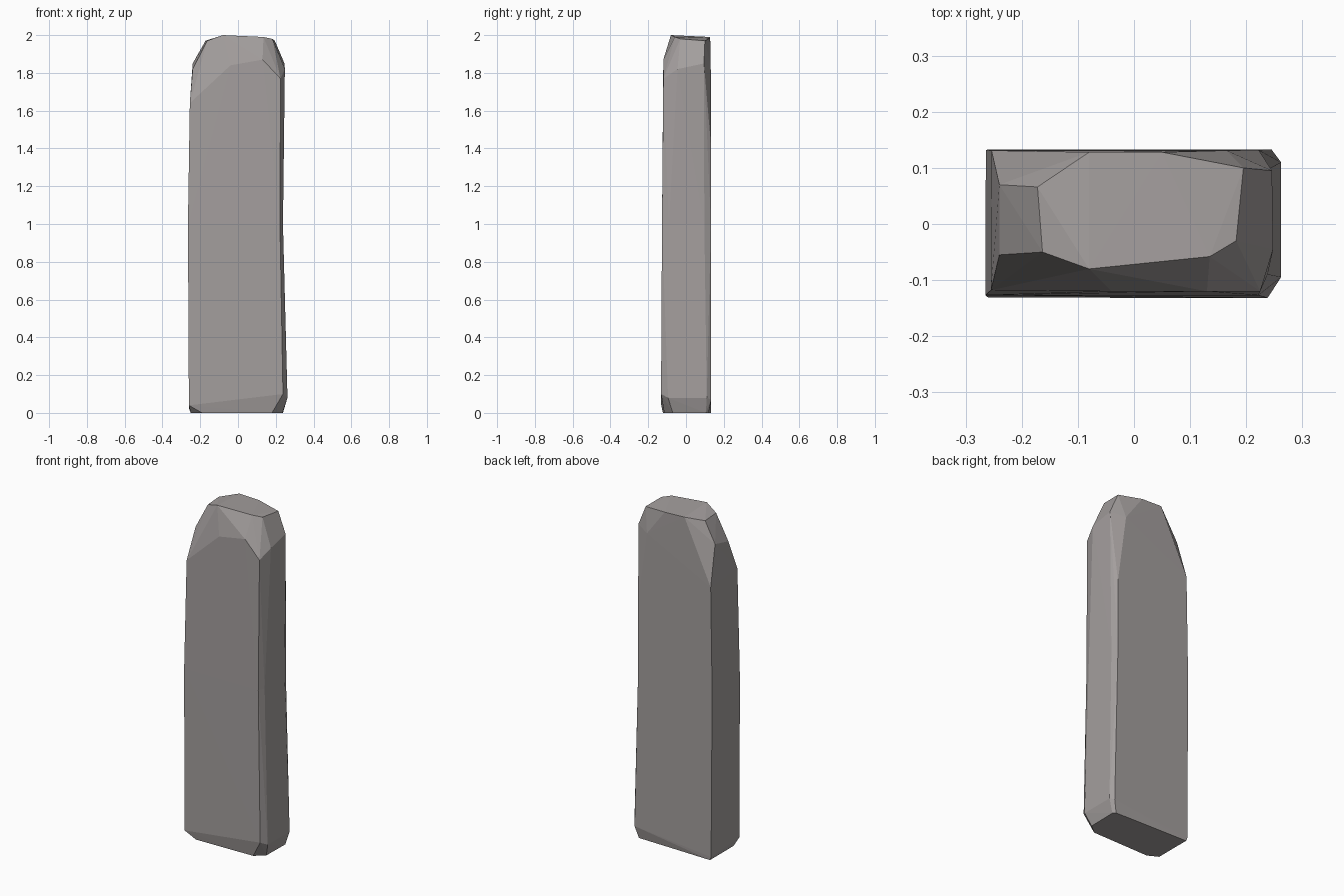
import bpy, bmesh

WAIST = 1.0

# Cross-section at the waist, shared by both halves (slightly pinched on the right)
waist = [(-0.265, -0.127, WAIST), (0.222, -0.127, WAIST), (0.238, -0.09, WAIST),
         (0.238, 0.097, WAIST), (0.222, 0.132, WAIST), (-0.264, 0.132, WAIST)]

# Foot: worn corners just above the ground, then the footprint
foot = [(-0.26, -0.131, 0.04), (0.238, -0.132, 0.10), (0.262, -0.095, 0.08),
        (0.262, 0.11, 0.08), (0.245, 0.133, 0.07), (-0.258, 0.133, 0.02),
        (-0.19, -0.122, 0), (0.18, -0.115, 0), (0.235, -0.07, 0),
        (0.238, 0.105, 0), (0.225, 0.12, 0), (-0.25, 0.132, 0), (-0.25, -0.09, 0)]

# Head: shoulder corners, then the small tilted top facet
head = [(-0.255, -0.118, 1.64), (-0.04, -0.12, 1.84), (0.13, -0.12, 1.87),
        (0.225, -0.12, 1.77), (0.248, -0.045, 1.82), (0.246, 0.095, 1.85),
        (0.222, 0.132, 1.42), (0.165, 0.131, 1.83), (-0.254, 0.131, 1.62),
        (-0.24, 0.07, 1.85), (-0.24, -0.055, 1.82),
        (-0.163, -0.05, 1.97), (-0.08, -0.08, 2.0), (0.135, -0.058, 1.99),
        (0.182, -0.03, 1.98), (0.195, 0.10, 1.97), (0.05, 0.128, 1.985),
        (-0.08, 0.128, 1.99), (-0.172, 0.066, 1.97)]

bm = bmesh.new()


def add_chunk(points):
    """Wrap a faceted chunk of rock around a few corner points."""
    verts = [bm.verts.new(p) for p in points]
    bmesh.ops.convex_hull(bm, input=verts)


add_chunk(waist + foot)
add_chunk(waist + head)

# Join the halves: drop the inner caps and weld the waist
caps = [f for f in bm.faces if all(abs(v.co.z - WAIST) < 1e-4 for v in f.verts)]
bmesh.ops.delete(bm, geom=caps, context='FACES_ONLY')
bmesh.ops.delete(bm, geom=[v for v in bm.verts if not v.link_faces], context='VERTS')
bmesh.ops.remove_doubles(bm, verts=bm.verts[:], dist=1e-4)
bmesh.ops.recalc_face_normals(bm, faces=bm.faces[:])

mesh = bpy.data.meshes.new("standing_stone")
bm.to_mesh(mesh)
bm.free()

stone = bpy.data.materials.new("warm grey stone")
stone.diffuse_color = (0.37, 0.345, 0.34, 1)
mesh.materials.append(stone)
bpy.context.collection.objects.link(bpy.data.objects.new("standing_stone", mesh))
